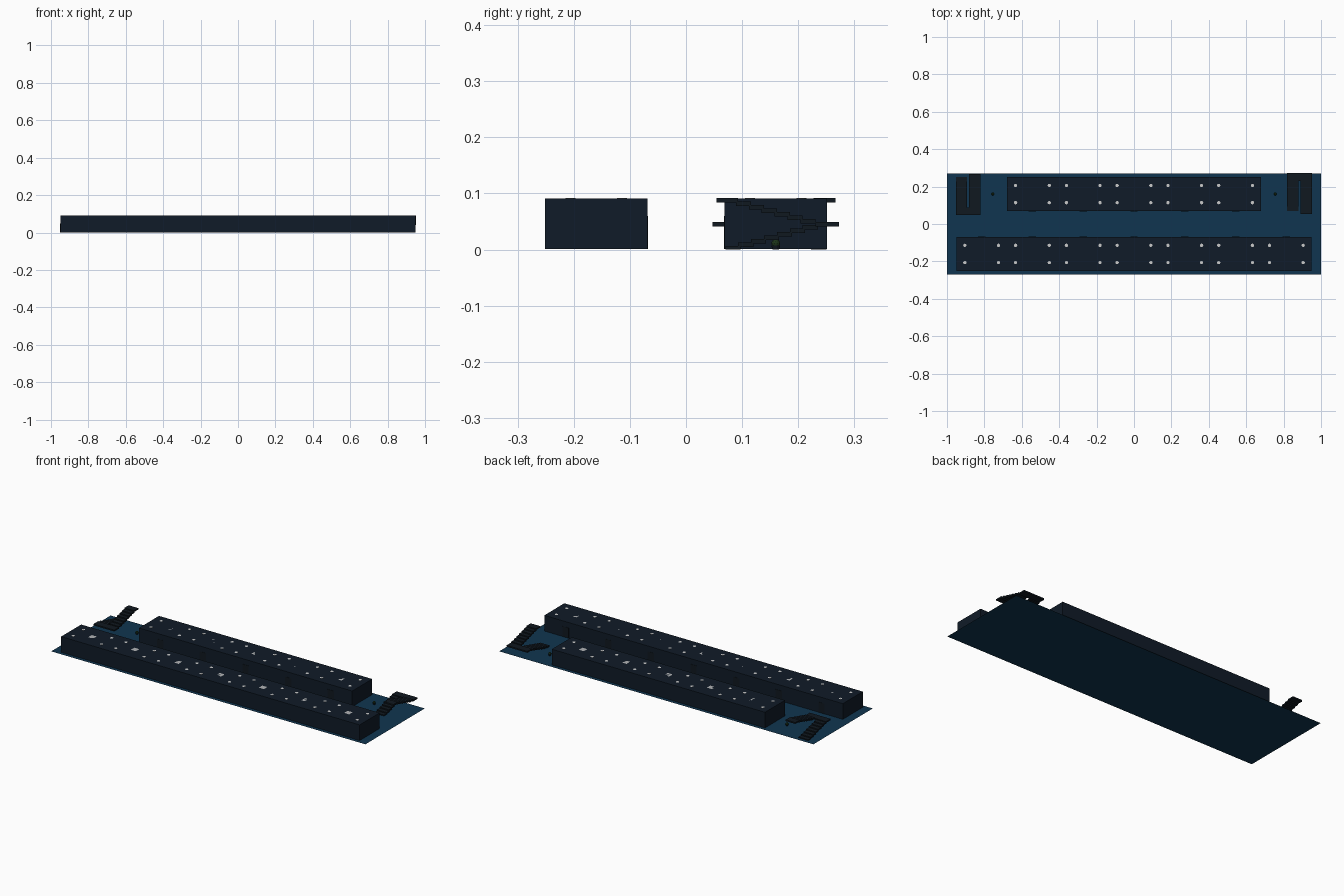
import bpy, bmesh, math
from mathutils import Matrix

if "Cube" in bpy.data.objects:
    bpy.data.objects.remove(bpy.data.objects["Cube"])

ROOM = 0.2715      # room pitch along x
H = 0.091          # building height


def material(name, rgb):
    m = bpy.data.materials.new(name)
    m.diffuse_color = (*rgb, 1)
    m.use_nodes = True
    m.node_tree.nodes["Principled BSDF"].inputs["Base Color"].default_value = m.diffuse_color
    return m


FLOOR = material("blue_floor", (0.005, 0.036, 0.08))
DARK = material("dark_wall", (0.005, 0.011, 0.021))
STEP = material("dark_step", (0.005, 0.009, 0.014))
LAMP = material("lamp_white", (0.85, 0.87, 0.85))
PANEL = material("panel_grey", (0.45, 0.46, 0.47))
GREEN = material("leaf_green", (0.012, 0.035, 0.01))


def finish(bm, name, mat):
    me = bpy.data.meshes.new(name)
    bm.to_mesh(me)
    bm.free()
    ob = bpy.data.objects.new(name, me)
    bpy.context.collection.objects.link(ob)
    me.materials.append(mat)
    return ob


def add_box(bm, x0, x1, y0, y1, z0, z1):
    m = Matrix.Translation(((x0 + x1) / 2, (y0 + y1) / 2, (z0 + z1) / 2))
    m = m @ Matrix.Diagonal((x1 - x0, y1 - y0, z1 - z0, 1))
    bmesh.ops.create_cube(bm, size=1, matrix=m)


def add_cylinder(bm, x, y, z0, z1, r0, r1, sides):
    bmesh.ops.create_cone(bm, cap_ends=True, segments=sides, radius1=r0, radius2=r1,
                          depth=z1 - z0, matrix=Matrix.Translation((x, y, (z0 + z1) / 2)))


# Ground sheet
bm = bmesh.new()
bmesh.ops.create_grid(bm, x_segments=1, y_segments=1, size=1,
                      matrix=Matrix.Diagonal((1, 0.27, 1, 1)))
finish(bm, "floor_sheet", FLOOR)


# Row of rooms with ceiling lamps, light panels and corridor doors
def room_row(prefix, count, yc, door_side):
    half = count * ROOM / 2
    walls, lamps, panels, doors = (bmesh.new() for _ in range(4))
    add_box(walls, -half, half, yc - 0.091, yc + 0.091, 0.001, H)
    wall_y = yc + door_side * 0.091
    for i in range(count):
        x = -half + (i + 0.5) * ROOM
        for sx in (-1, 1):
            for sy in (-1, 1):
                add_cylinder(lamps, x + sx * 0.09, yc + sy * 0.046, H - 0.004, H + 0.0006,
                             0.009, 0.009, 12)
        # flush with the roof
        add_box(panels, x - 0.016, x + 0.016, yc - 0.016, yc + 0.016, H - 0.004, H)
        add_box(doors, x - 0.02, x + 0.02, wall_y - 0.001, wall_y + 0.001, 0.001, 0.06)
    finish(walls, prefix + "_room_block", DARK)
    finish(lamps, prefix + "_ceiling_lamps", LAMP)
    finish(panels, prefix + "_light_panels", PANEL)
    finish(doors, prefix + "_doors", STEP)


room_row("front", 7, -0.16, 1)
room_row("back", 5, 0.16, -1)


# Switchback stairs: lower flight, half landing, return flight, top platform
def stairs(name, xc, direction):
    bm = bmesh.new()
    n, run, rise, t = 7, 0.023, 0.0063, 0.008

    def slab(x0, x1, a, b, top):
        y0, y1 = sorted((0.16 + direction * a, 0.16 + direction * b))
        add_box(bm, xc + x0, xc + x1, y0, y1, max(0.0005, top - t), top)

    start = -0.09
    for i in range(n):
        a = start + i * run
        slab(-0.066, -0.005, a, a + run + 0.004, (i + 1) * rise)
        b = start + (n - i) * run
        slab(0.005, 0.066, b - run - 0.004, b, 0.049 + (i + 1) * rise - 0.001)
    slab(-0.066, 0.066, start + n * run, 0.113, 0.049)
    slab(0.005, 0.066, -0.106, start + run, 0.092)
    finish(bm, name, STEP)


stairs("left_stairs", -0.887, -1)
stairs("right_stairs", 0.885, 1)

# Potted shrubs beside the stairs
for side, x in (("left", -0.755), ("right", 0.755)):
    pot, leaf = bmesh.new(), bmesh.new()
    add_cylinder(pot, x, 0.16, 0.0005, 0.007, 0.006, 0.008, 10)
    bmesh.ops.create_icosphere(leaf, subdivisions=2, radius=0.008,
                               matrix=Matrix.Translation((x, 0.16, 0.011)))
    finish(pot, side + "_plant_pot", STEP)
    finish(leaf, side + "_plant_leaves", GREEN)
